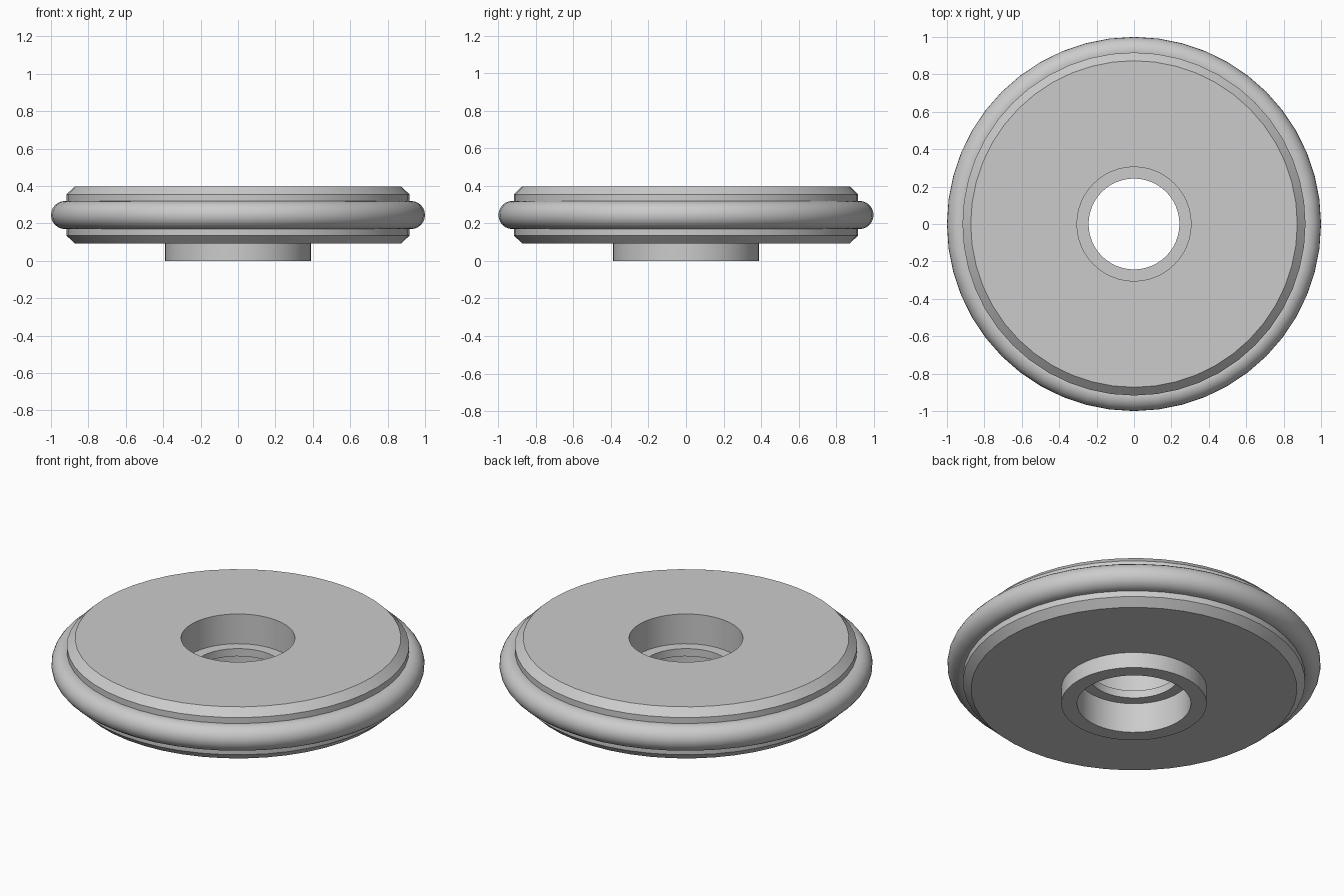
import bpy, bmesh, math

if "Cube" in bpy.data.objects:
    bpy.data.objects.remove(bpy.data.objects["Cube"])

SEGMENTS = 48


def lathe(name, profile, angle):
    """Revolve a closed (radius, height) profile around z."""
    bm = bmesh.new()
    rings = []
    for i in range(SEGMENTS):
        a = 2 * math.pi * i / SEGMENTS
        rings.append([bm.verts.new((r * math.cos(a), r * math.sin(a), z)) for r, z in profile])
    n = len(profile)
    for i in range(SEGMENTS):
        a, b = rings[i], rings[(i + 1) % SEGMENTS]
        for j in range(n):
            k = (j + 1) % n
            bm.faces.new((a[j], b[j], b[k], a[k]))
    bmesh.ops.recalc_face_normals(bm, faces=bm.faces)
    mesh = bpy.data.meshes.new(name)
    bm.to_mesh(mesh)
    bm.free()
    obj = bpy.data.objects.new(name, mesh)
    bpy.context.collection.objects.link(obj)
    bpy.ops.object.select_all(action='DESELECT')
    obj.select_set(True)
    bpy.context.view_layer.objects.active = obj
    bpy.ops.object.shade_smooth_by_angle(angle=math.radians(angle))
    return obj


# Chamfered disc with hub, stepped bore and a groove for the ring
groove = [(0.925 + 0.075 * math.cos(math.radians(t)), 0.245 + 0.075 * math.sin(math.radians(t)))
          for t in range(240, 119, -15)]
lathe("wheel_disc", [
    (0.305, 0.0), (0.39, 0.0), (0.39, 0.093),          # hub
    (0.873, 0.093), (0.917, 0.135), (0.917, 0.17),     # lower chamfer
    *groove,
    (0.917, 0.32), (0.917, 0.355), (0.873, 0.398),     # upper chamfer
    (0.305, 0.398), (0.305, 0.222), (0.243, 0.222),    # bore and inner lip
    (0.243, 0.177), (0.305, 0.177)], 30)

# Round ring seated in the groove
lathe("rubber_ring", [(0.925 + 0.075 * math.cos(2 * math.pi * i / 24),
                       0.245 + 0.075 * math.sin(2 * math.pi * i / 24)) for i in range(24)], 40)
